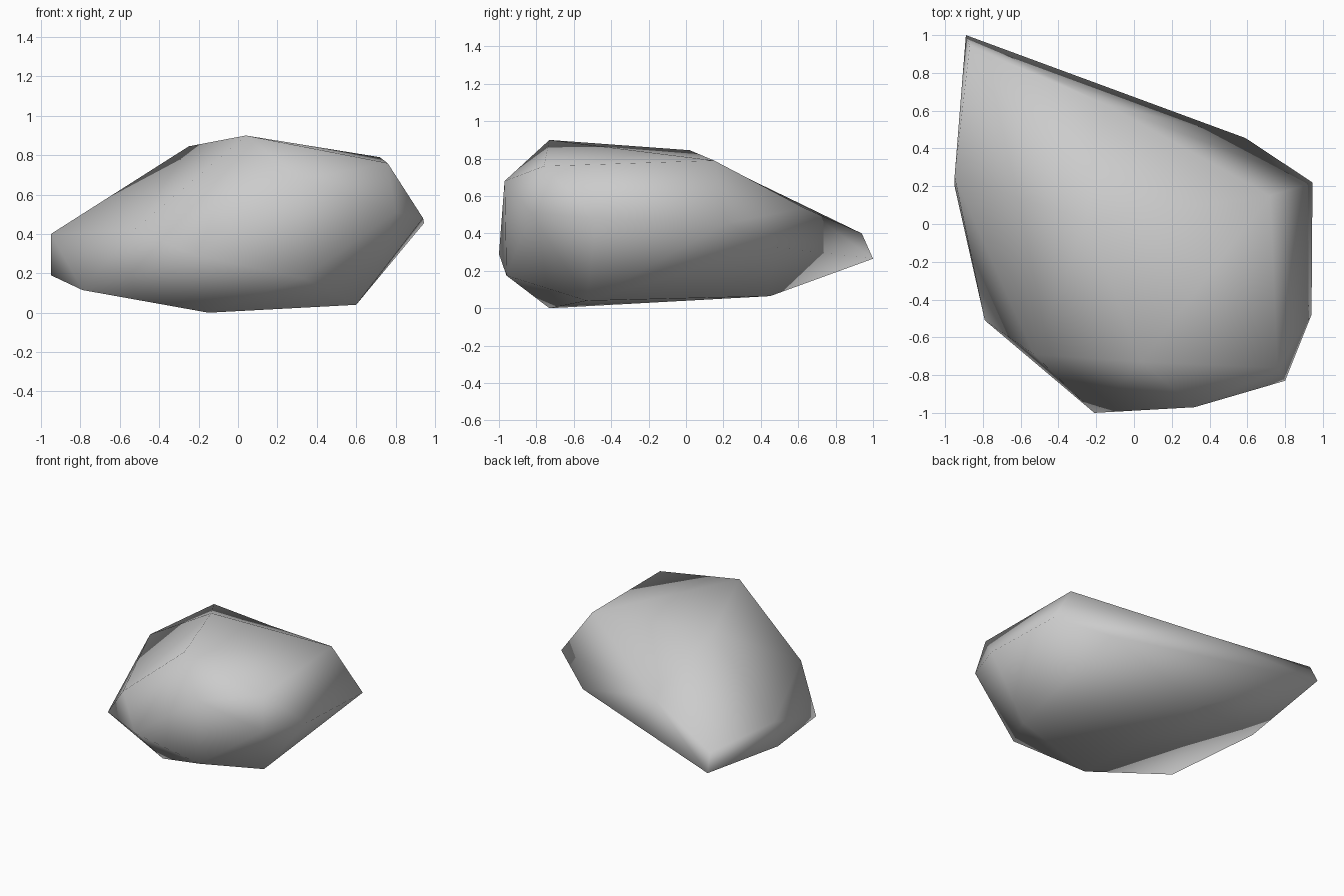
import bpy
import bmesh
from mathutils import Vector

# Remove the default object only
default_cube = bpy.data.objects.get("Cube")
if default_cube:
    bpy.data.objects.remove(default_cube, do_unlink=True)


def make_material(name, color):
    material = bpy.data.materials.new(name)
    material.use_nodes = True
    material.diffuse_color = color
    material.node_tree.nodes["Principled BSDF"].inputs["Base Color"].default_value = color
    return material


# Corners of the boulder, grouped by height
crown = [(.04, -.73, .9), (-.25, .02, .845), (.72, .15, .79), (.76, -.76, .76),
         (.32, -.97, .68), (.3, .42, .68)]
waist = [(.8, -.83, .51), (.94, -.48, .48), (.945, .22, .455), (.59, .455, .33),
         (-.45, .9, .485), (-.87, .94, .4), (-.89, 1, .265), (-.95, .25, .4),
         (-.53, -.69, .42), (-.21, -1, .29)]
base = [(-.95, .2, .19), (-.79, -.51, .115), (-.15, -.73, 0), (.33, -.96, .175),
        (.6, -.53, .04), (-.25, .45, .065)]
# The one hollow corner, at the back between the body and the tail
hollow = [(-.15, .635, .535)]

CENTRE = Vector((0, 0, .42))
ROUNDING = .2
HOLLOW_PUSH = 1.3


def inflated(point, push):
    """Move a corner towards a sphere so that every corner joins the skin."""
    offset = Vector(point) - CENTRE
    return CENTRE + offset * push * offset.length ** -ROUNDING


# Skin the inflated corners, then settle each one into its true place
bm = bmesh.new()
true_place = {}
for group, push in ((crown + waist + base, 1), (hollow, HOLLOW_PUSH)):
    for point in group:
        vert = bm.verts.new(inflated(point, push))
        true_place[vert] = Vector(point)
bmesh.ops.convex_hull(bm, input=list(bm.verts))
for vert, place in true_place.items():
    if vert.is_valid:
        vert.co = place
bmesh.ops.delete(bm, geom=[v for v in bm.verts if not v.link_faces], context='VERTS')
bmesh.ops.recalc_face_normals(bm, faces=list(bm.faces))

# The coarse mesh is shaded smooth all over
for face in bm.faces:
    face.smooth = True

mesh = bpy.data.meshes.new("boulder")
bm.to_mesh(mesh)
bm.free()
boulder = bpy.data.objects.new("boulder", mesh)
bpy.context.collection.objects.link(boulder)
mesh.materials.append(make_material("stone grey", (.6, .6, .6, 1)))
